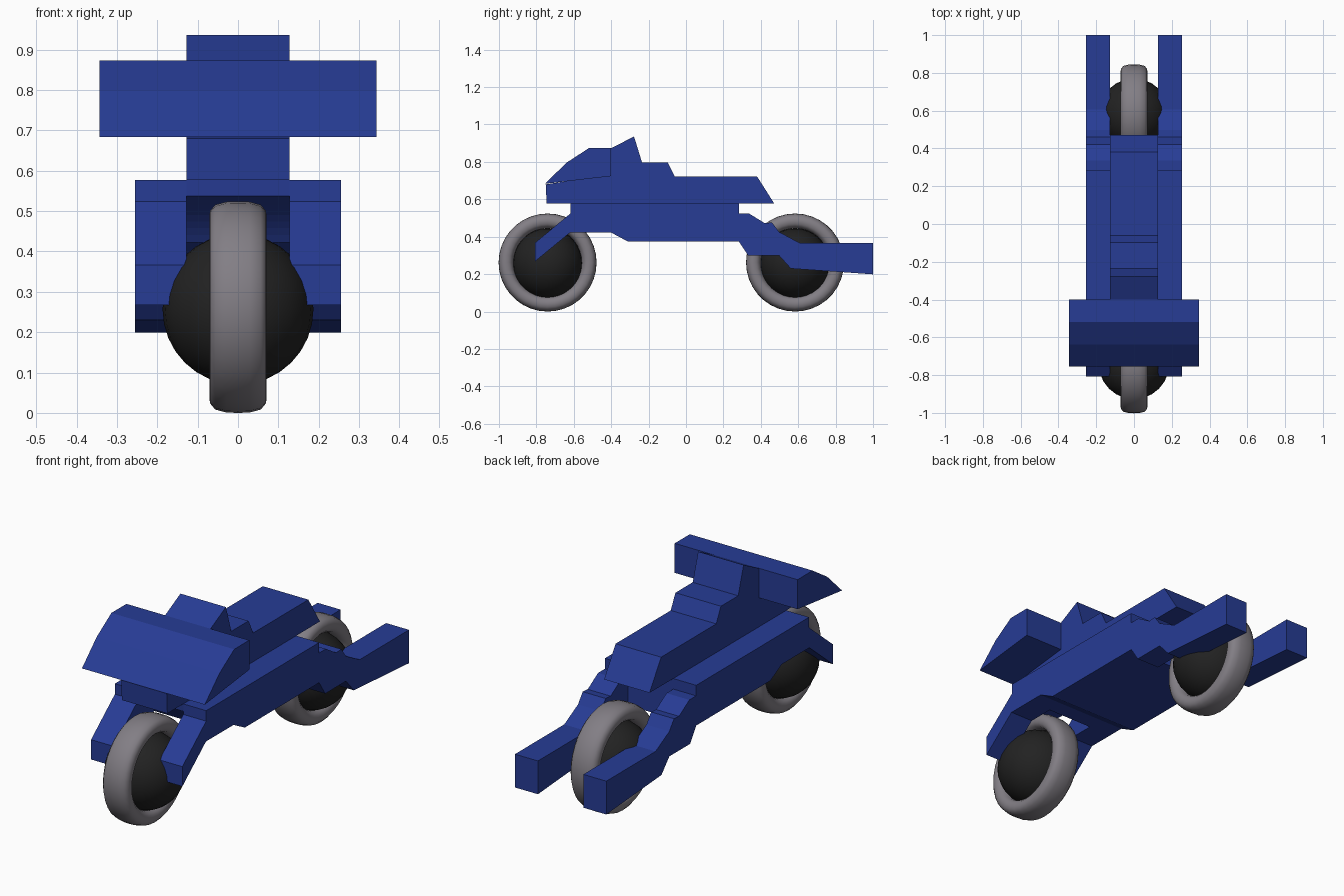
import bpy, bmesh, math

if "Cube" in bpy.data.objects:
    bpy.data.objects.remove(bpy.data.objects["Cube"])


def material(name, rgb):
    m = bpy.data.materials.new(name)
    m.diffuse_color = (*rgb, 1)
    m.use_nodes = True
    m.node_tree.nodes["Principled BSDF"].inputs["Base Color"].default_value = m.diffuse_color
    return m


BLUE = material("blue paint", (0.02, 0.045, 0.3))
GREY = material("grey rubber", (0.225, 0.21, 0.235))
BLACK = material("black hub", (0.016, 0.016, 0.016))


def finish(bm, name, mat, smooth=False):
    bmesh.ops.recalc_face_normals(bm, faces=bm.faces[:])
    me = bpy.data.meshes.new(name)
    bm.to_mesh(me)
    bm.free()
    me.materials.append(mat)
    for p in me.polygons:
        p.use_smooth = smooth
    ob = bpy.data.objects.new(name, me)
    bpy.context.collection.objects.link(ob)
    return ob


def slab(name, profile, x0, x1):
    """Side profile (y, z) extruded from x0 to x1."""
    bm = bmesh.new()
    face = bm.faces.new([bm.verts.new((x0, y, z)) for y, z in profile])
    ext = bmesh.ops.extrude_face_region(bm, geom=[face], use_keep_orig=True)
    moved = [v for v in ext["geom"] if isinstance(v, bmesh.types.BMVert)]
    bmesh.ops.translate(bm, verts=moved, vec=(x1 - x0, 0, 0))
    return finish(bm, name, BLUE)


W = 0.127          # half width of the centre body
WHEEL_Z = 0.262
FRONT_Y, REAR_Y = -0.74, 0.583

# Upper body with the seat and the dashboard peak
slab("upper_body", [(-0.745, 0.577), (-0.75, 0.68), (-0.41, 0.73), (-0.40, 0.873),
                    (-0.278, 0.936), (-0.235, 0.797), (-0.097, 0.797), (-0.06, 0.722),
                    (0.38, 0.722), (0.472, 0.577)], -W, W)

# Wide front fairing
slab("front_fairing", [(-0.755, 0.683), (-0.637, 0.797), (-0.52, 0.873),
                       (-0.40, 0.873), (-0.40, 0.724)], -0.343, 0.343)

# Side rails: front fork, flank and rear pipe in one profile
rail = [(-0.618, 0.577), (-0.618, 0.524), (-0.808, 0.367), (-0.808, 0.267),
        (-0.62, 0.422), (-0.40, 0.422), (-0.31, 0.374), (0.283, 0.374),
        (0.332, 0.30), (0.497, 0.30), (0.56, 0.23), (1.0, 0.199), (1.0, 0.367),
        (0.607, 0.367), (0.497, 0.426), (0.46, 0.476), (0.42, 0.473),
        (0.337, 0.524), (0.283, 0.524), (0.283, 0.577)]
for side, s in (("left", 1), ("right", -1)):
    slab("rail_" + side, rail, s * W, s * 0.255)

# Centre of the lower body with an arch around the front wheel
arch = [(FRONT_Y + 0.3 * math.cos(a), 0.265 + 0.3 * math.sin(a))
        for a in (math.radians(65.5 - 34 * i / 8) for i in range(9))]
slab("lower_body", [(-0.618, 0.577)] + arch +
     [(-0.40, 0.422), (-0.31, 0.374), (0.283, 0.374), (0.283, 0.577)], -W, W)


def tyre(name, y, ring=36, sec=16):
    """Ring with a rounded-box cross-section."""
    bm = bmesh.new()
    rows = []
    for i in range(ring):
        a = math.tau * i / ring
        row = []
        for j in range(sec):
            b = math.tau * j / sec
            c, s = math.cos(b), math.sin(b)
            k = (abs(c) ** 3 + abs(s) ** 3) ** (-1 / 3)
            r = 0.222 + 0.04 * k * c
            row.append(bm.verts.new((0.071 * k * s, y + r * math.cos(a),
                                     WHEEL_Z + r * math.sin(a))))
        rows.append(row)
    for i in range(ring):
        p, q = rows[i], rows[(i + 1) % ring]
        for j in range(sec):
            n = (j + 1) % sec
            bm.faces.new((p[j], p[n], q[n], q[j]))
    finish(bm, name, GREY, True)


def hub(name, y):
    bm = bmesh.new()
    bmesh.ops.create_uvsphere(bm, u_segments=24, v_segments=16, radius=0.187)
    bmesh.ops.translate(bm, verts=bm.verts[:], vec=(0, y, WHEEL_Z - 0.005))
    finish(bm, name, BLACK, True)


# Wheels
for pos, y in (("front", FRONT_Y), ("rear", REAR_Y)):
    tyre(pos + "_tyre", y)
    hub(pos + "_hub", y)
